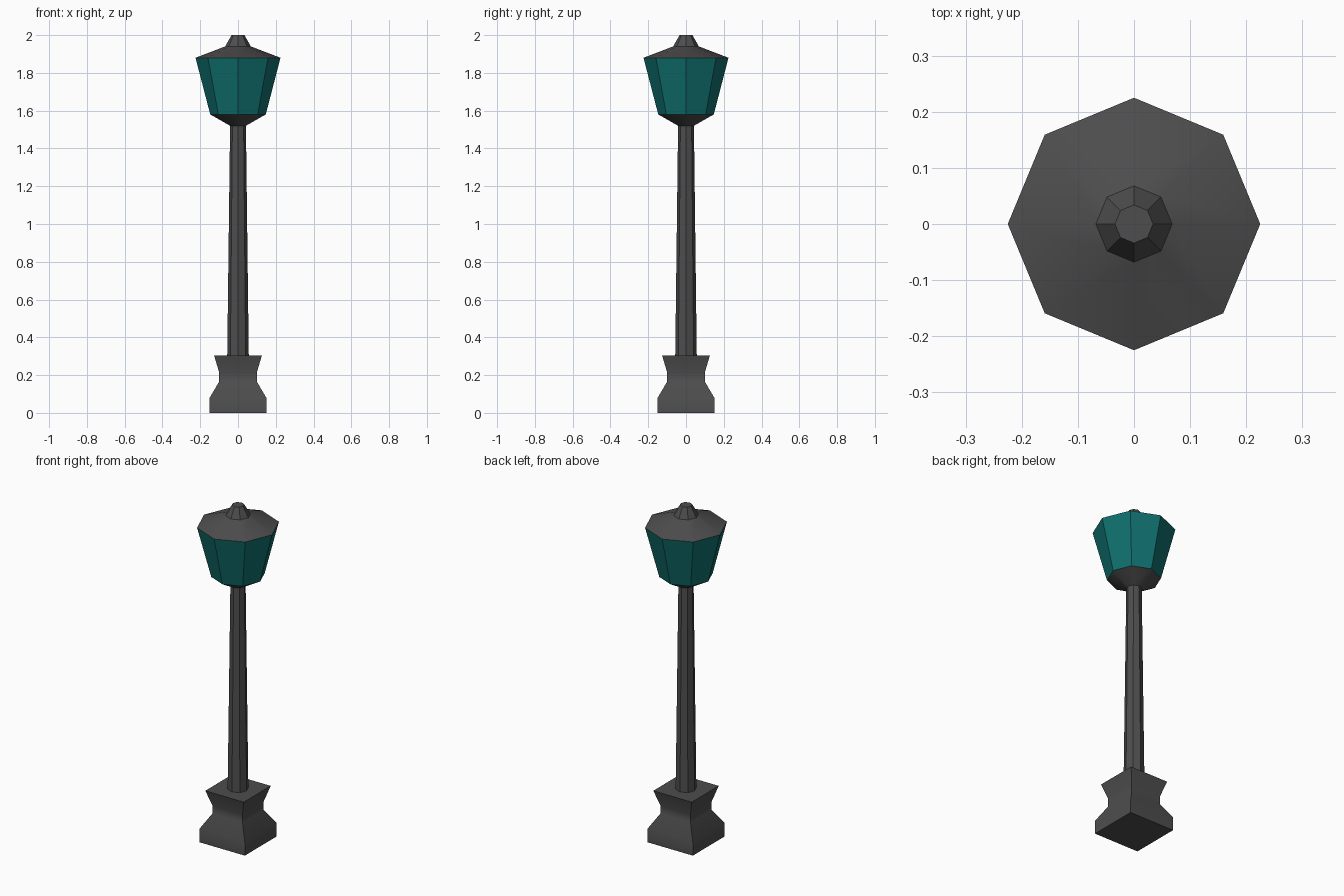
import bpy, bmesh, math

if "Cube" in bpy.data.objects:
    bpy.data.objects.remove(bpy.data.objects["Cube"])


def material(name, rgb):
    m = bpy.data.materials.new(name)
    m.diffuse_color = (*rgb, 1)
    m.use_nodes = True
    m.node_tree.nodes["Principled BSDF"].inputs["Base Color"].default_value = m.diffuse_color
    return m


iron = material("dark_iron", (0.075, 0.075, 0.075))
glass = material("teal_glass", (0.005, 0.16, 0.155))


def stack(name, profile, sides, turn, mat, caps=True):
    """Prism through (radius, height) rings, first corner turned by an angle."""
    bm = bmesh.new()
    rings = []
    for r, z in profile:
        angles = [turn + 2 * math.pi * i / sides for i in range(sides)]
        rings.append([bm.verts.new((r * math.cos(a), r * math.sin(a), z)) for a in angles])
    for low, high in zip(rings, rings[1:]):
        for i in range(sides):
            j = (i + 1) % sides
            bm.faces.new((low[i], low[j], high[j], high[i]))
    if caps:
        bm.faces.new(rings[0][::-1])
        bm.faces.new(rings[-1])
    mesh = bpy.data.meshes.new(name)
    bm.to_mesh(mesh)
    bm.free()
    obj = bpy.data.objects.new(name, mesh)
    bpy.context.collection.objects.link(obj)
    mesh.materials.append(mat)
    bpy.ops.object.select_all(action="DESELECT")
    obj.select_set(True)
    bpy.context.view_layer.objects.active = obj
    bpy.ops.object.shade_smooth_by_angle(angle=math.radians(35))
    return obj


# Square waisted plinth (half widths converted to corner radii)
plinth = [(0.15, 0), (0.15, 0.08), (0.10, 0.165), (0.10, 0.215), (0.127, 0.305)]
stack("base", [(w * math.sqrt(2), z) for w, z in plinth], 4, math.pi / 4, iron)

# Tapered octagonal post flaring into the lantern cup
stack("post", [(0.057, 0.305), (0.042, 1.52), (0.147, 1.58)], 8, 0, iron, caps=False)

# Lantern glass
stack("lantern_glass", [(0.147, 1.58), (0.225, 1.88)], 8, 0, glass, caps=False)

# Roof with its small finial
stack("roof", [(0.225, 1.88), (0.068, 1.94), (0.034, 2.0)], 8, 0, iron)
